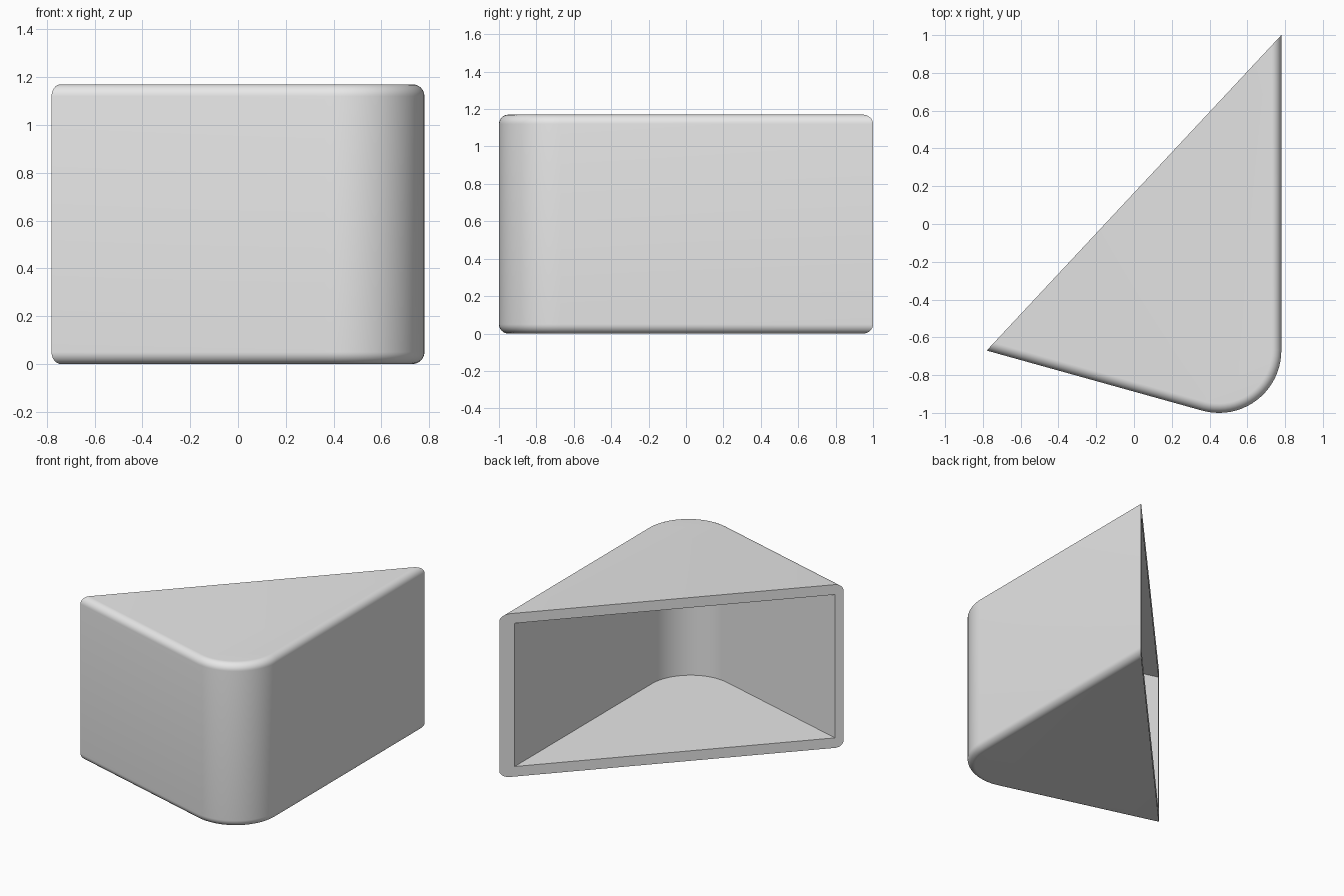
import bpy
import bmesh
from math import sin, cos, tan, radians, pi

old = bpy.data.objects.get("Cube")
if old:
    bpy.data.objects.remove(old)

HEIGHT, FILLET, STEPS = 1.17, 0.05, 8
RIGHT_X, CORNER_R = 0.78, 0.33
CENTRE = (0.45, -0.67)              # centre of the rounded front corner
TIP_A, TIP_B = (0.78, 1.0), (-0.78, -0.67)
SLANT = radians(15.2)               # slope of the front wall
FLOOR, INNER_SCALE = 0.072, 0.93
PIVOT = (-0.22, -0.07)              # point on the open face the cavity shrinks to


def outline(inset):
    """Plan of the walls, moved inward, from the left tip round to the back tip."""
    r = CORNER_R - inset
    dx, dy = TIP_A[0] - TIP_B[0], TIP_A[1] - TIP_B[1]
    start = -pi / 2 - SLANT
    arc = [(CENTRE[0] + r * cos(start * (1 - k / 20)),
            CENTRE[1] + r * sin(start * (1 - k / 20))) for k in range(21)]
    # Both ends slide along the straight open side
    t = inset / cos(SLANT) / (dy + dx * tan(SLANT))
    left = (TIP_B[0] + t * dx, TIP_B[1] + t * dy)
    s = inset / dx
    back = (TIP_A[0] - s * dx, TIP_A[1] - s * dy)
    return [left] + arc + [back]


def loft(bm, layers, flip):
    """Skin stacked outlines, cap both ends and leave the long side open."""
    rows = [[bm.verts.new((x, y, z)) for x, y in pts] for pts, z in layers]

    def face(vs):
        bm.faces.new(vs[::-1] if flip else vs)

    for low, high in zip(rows, rows[1:]):
        for i in range(len(low) - 1):
            face([low[i], low[i + 1], high[i + 1], high[i]])
    face(rows[0][::-1])
    face(rows[-1])


bm = bmesh.new()

# Outer shell with rounded top and bottom edges
angles = [pi / 2 * k / STEPS for k in range(STEPS + 1)]
bottom = [(outline(FILLET * (1 - sin(a))), FILLET * (1 - cos(a))) for a in angles]
top = [(pts, HEIGHT - z) for pts, z in reversed(bottom)]
loft(bm, bottom + top, False)

# Cavity, a smaller copy sharing the open side
inner = [(PIVOT[0] + INNER_SCALE * (x - PIVOT[0]),
          PIVOT[1] + INNER_SCALE * (y - PIVOT[1])) for x, y in outline(0)]
# Keep the cavity ends exactly in the plane of the open side
slope = (TIP_A[1] - TIP_B[1]) / (TIP_A[0] - TIP_B[0])
for i in (0, -1):
    inner[i] = (inner[i][0], TIP_B[1] + slope * (inner[i][0] - TIP_B[0]))
loft(bm, [(inner, FLOOR), (inner, HEIGHT - FLOOR)], True)

# Flat rim joining the two around the opening
border = [e for e in bm.edges if e.is_boundary]
bmesh.ops.triangle_fill(bm, edges=border, use_beauty=True,
                        normal=(-slope, 1, 0))
bmesh.ops.recalc_face_normals(bm, faces=bm.faces)

mesh = bpy.data.meshes.new("corner_shell")
bm.to_mesh(mesh)
bm.free()
shell = bpy.data.objects.new("corner_shell", mesh)
bpy.context.collection.objects.link(shell)

grey = bpy.data.materials.new("light_grey")
grey.use_nodes = True
grey.diffuse_color = (0.8, 0.8, 0.8, 1)
grey.node_tree.nodes["Principled BSDF"].inputs["Base Color"].default_value = (0.8, 0.8, 0.8, 1)
mesh.materials.append(grey)

bpy.ops.object.select_all(action="DESELECT")
shell.select_set(True)
bpy.context.view_layer.objects.active = shell
bpy.ops.object.shade_smooth_by_angle(angle=radians(30))
